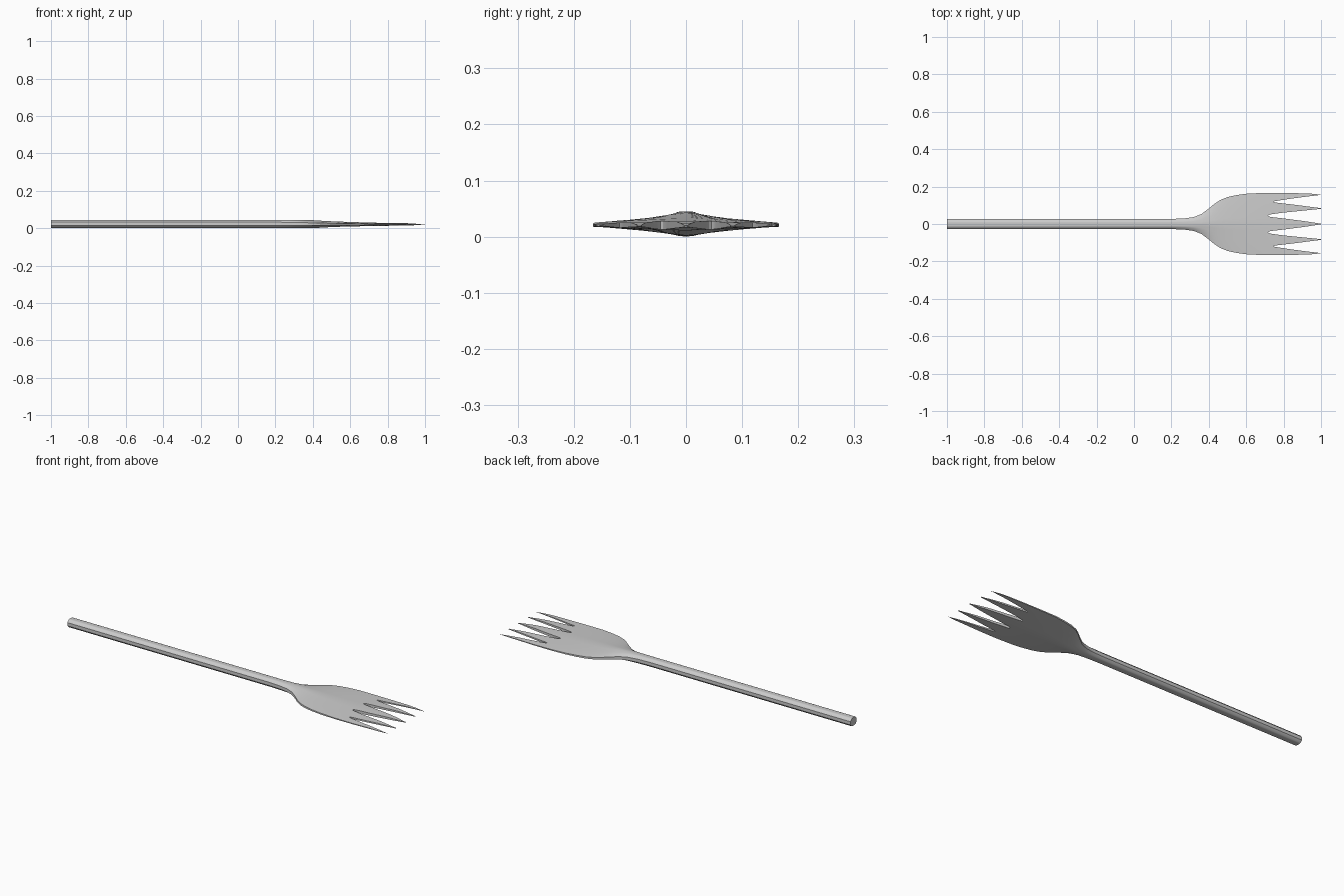
import bpy, bmesh

if "Cube" in bpy.data.objects:
    bpy.data.objects.remove(bpy.data.objects["Cube"])

# stations along the fork: x, half width, bottom z, top z, blend (0 handle section, 1 blade section)
STATIONS = [
    (-1.0, .027, .002, .045, 0), (-.4, .027, .002, .045, 0), (.2, .027, .002, .045, 0),
    (.27, .030, .001, .045, .1), (.32, .037, .000, .045, .3), (.36, .053, .000, .044, .6),
    (.40, .083, .001, .043, .85), (.43, .108, .002, .041, 1), (.46, .128, .004, .039, 1),
    (.50, .144, .006, .037, 1), (.55, .155, .008, .035, 1), (.61, .163, .010, .033, 1),
    (.70, .166, .011, .030, 1), (.80, .166, .013, .028, 1), (.90, .164, .015, .027, 1),
    (.95, .162, .016, .024, 1), (.98, .159, .017, .021, 1), (1.0, .156, .0175, .0195, 1)]
FRACS = [-1, -.85, -.6, -.4, -.2, 0, .2, .4, .6, .85, 1]


def height(f, blend):
    f = abs(f)
    rod = min(1, .4 + (1 - f) * 1.3)
    blade = .3 + .7 * (1 - f) ** .85
    return rod + (blade - rod) * blend


def finish(bm, name):
    bmesh.ops.recalc_face_normals(bm, faces=bm.faces)
    me = bpy.data.meshes.new(name)
    bm.to_mesh(me)
    bm.free()
    ob = bpy.data.objects.new(name, me)
    bpy.context.collection.objects.link(ob)
    return ob


# handle and blade as one loft
bm = bmesh.new()
rings = []
for x, w, zb, zt, b in STATIONS:
    mid, half = (zb + zt) / 2, (zt - zb) / 2
    top = [(x, f * w, mid + half * height(f, b)) for f in FRACS]
    bot = [(x, f * w, mid - half * height(f, b)) for f in reversed(FRACS)]
    rings.append([bm.verts.new(p) for p in top + bot])
n = len(rings[0])
for r, s in zip(rings, rings[1:]):
    for i in range(n):
        j = (i + 1) % n
        bm.faces.new((r[i], r[j], s[j], s[i]))
bm.faces.new(rings[0])
bm.faces.new(rings[-1])
fork = finish(bm, "fork")

# gaps between the five tines: slender rounded wedges
INNER = [(1.02, -.001), (.99, .003), (.92, .014), (.84, .0245), (.78, .032), (.735, .037), (.72, .041),
         (.716, .045), (.722, .049), (.74, .053), (.80, .061), (.88, .069), (.95, .076), (.99, .080), (1.02, .083)]
INNER[0] = (1.02, .0005)
OUTER = [(1.02, .083), (.99, .086), (.92, .095), (.85, .104), (.79, .111), (.755, .115), (.745, .1185),
         (.753, .122), (.79, .128), (.85, .137), (.92, .146), (.99, .1545), (1.02, .158)]
bm = bmesh.new()
for side in (1, -1):
    for outline in (INNER, OUTER):
        # keep neighbouring wedges apart at the tips
        pts = [(x, y) for x, y in outline if x < 1] 
        pts = [(1.02, pts[0][1])] + pts + [(1.02, pts[-1][1])]
        lo = [bm.verts.new((x, y * side, -.1)) for x, y in pts]
        hi = [bm.verts.new((x, y * side, .15)) for x, y in pts]
        bm.faces.new(lo)
        bm.faces.new(hi)
        for i in range(len(pts)):
            j = (i + 1) % len(pts)
            bm.faces.new((lo[i], lo[j], hi[j], hi[i]))
cutter = finish(bm, "gap_cutter")
cutter.hide_render = True
cutter.hide_set(True)

mod = fork.modifiers.new("gaps", 'BOOLEAN')
mod.operation = 'DIFFERENCE'
mod.solver = 'EXACT'
mod.object = cutter

# smooth shading with crisp edges
bpy.context.view_layer.objects.active = fork
fork.select_set(True)
bpy.ops.object.modifier_apply(modifier=mod.name)
bpy.ops.object.shade_smooth_by_angle(angle=0.5)
